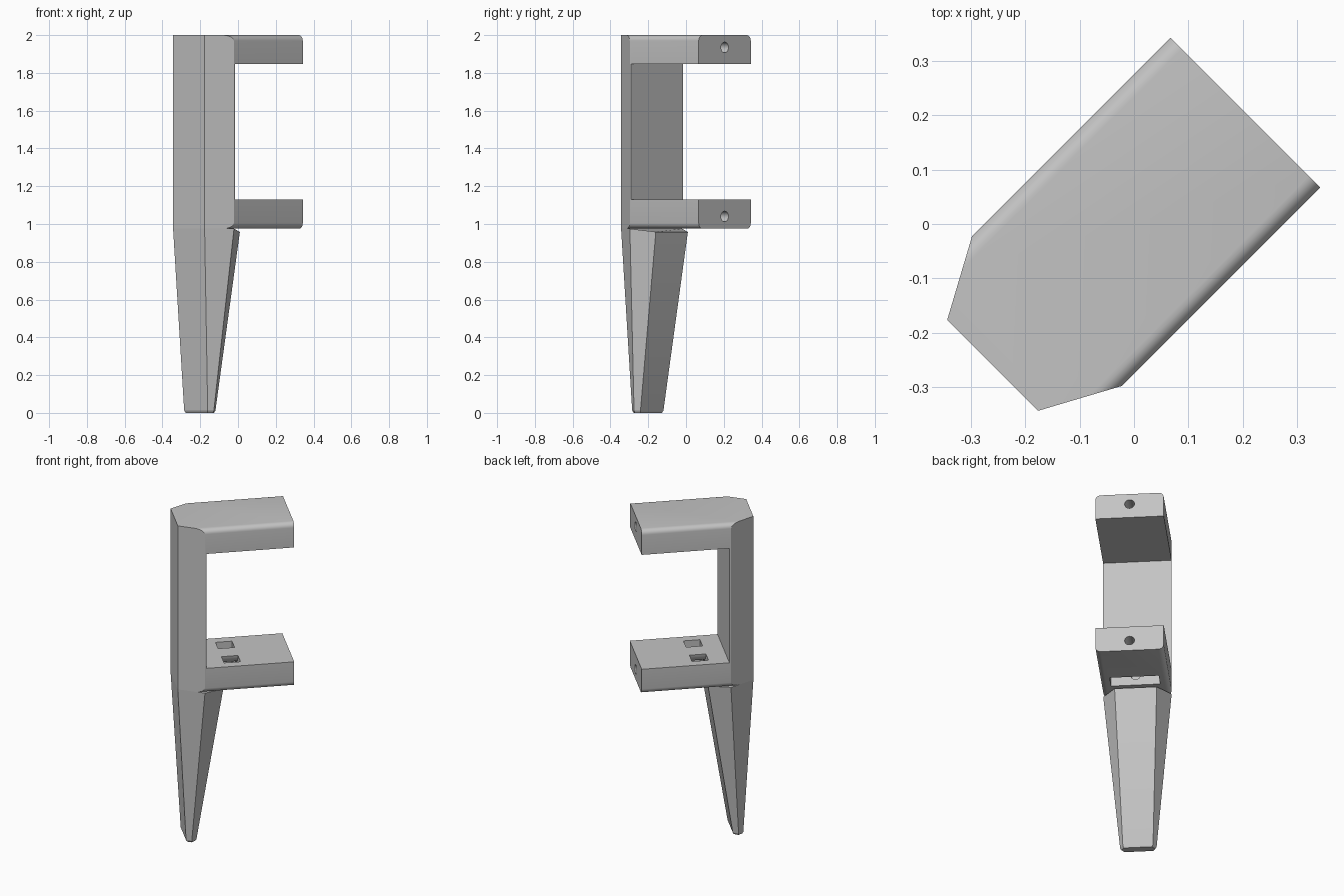
import bpy, bmesh, math
from mathutils import Vector

cube = bpy.data.objects.get("Cube")
if cube:
    bpy.data.objects.remove(cube, do_unlink=True)

# Single matte grey
grey = bpy.data.materials.new("matte_grey")
grey.use_nodes = True
colour = (0.55, 0.55, 0.55, 1)
grey.diffuse_color = colour
grey.node_tree.nodes["Principled BSDF"].inputs["Base Color"].default_value = colour

BACK, FRONT, HALF = -0.368, 0.29, 0.195   # local x is the arm direction
LOW, TOP = 0.975, 2.0
WALL = -0.216                             # inner face of the spine


def make_object(name, bm):
    bmesh.ops.recalc_face_normals(bm, faces=bm.faces)
    mesh = bpy.data.meshes.new(name)
    bm.to_mesh(mesh)
    bm.free()
    mesh.materials.append(grey)
    obj = bpy.data.objects.new(name, mesh)
    bpy.context.collection.objects.link(obj)
    return obj


def loft(rings):
    """Closed solid through rings with equal point counts."""
    bm = bmesh.new()
    loops = [[bm.verts.new(p) for p in ring] for ring in rings]
    for a, b in zip(loops, loops[1:]):
        for i in range(len(a)):
            j = (i + 1) % len(a)
            bm.faces.new((a[i], a[j], b[j], b[i]))
    bm.faces.new(loops[0])
    bm.faces.new(loops[-1])
    return bm


def prism(profile, x0, x1):
    """Extrude a (y, z) profile along the arm direction."""
    return loft([[(x, y, z) for y, z in profile] for x in (x0, x1)])


def arc(cy, cz, radius, start, end, steps):
    angles = [math.radians(start + (end - start) * i / steps) for i in range(steps + 1)]
    return [(cy + radius * math.cos(a), cz + radius * math.sin(a)) for a in angles]


def cut(obj, bm):
    cutter = make_object("cutter", bm)
    cutter.hide_render = True
    mod = obj.modifiers.new("cut", 'BOOLEAN')
    mod.operation, mod.solver, mod.object = 'DIFFERENCE', 'EXACT', cutter
    bpy.ops.object.select_all(action='DESELECT')
    bpy.context.view_layer.objects.active = obj
    obj.select_set(True)
    bpy.ops.object.modifier_apply(modifier=mod.name)
    bpy.data.objects.remove(cutter, do_unlink=True)


# Bracket: rounded bar with the two outer corners sliced off
r = 0.03
outline = []
for sy, z, start in ((1, TOP - r, 0), (-1, TOP - r, 90), (-1, LOW + r, 180), (1, LOW + r, 270)):
    outline += arc(sy * (HALF - r), z, r, start, start + 90, 6)
bm = prism(outline, BACK, FRONT)
for side in (1, -1):
    result = bmesh.ops.bisect_plane(
        bm, geom=bm.verts[:] + bm.edges[:] + bm.faces[:], dist=1e-5,
        plane_co=(BACK, side * 0.118, 0), plane_no=Vector((-0.077, side * 0.142, 0)).normalized(),
        clear_outer=True)
    rim = [e for e in result["geom_cut"] if isinstance(e, bmesh.types.BMEdge)]
    bmesh.ops.holes_fill(bm, edges=rim, sides=0)
bracket = make_object("bracket", bm)

# Opening between the two arms
gap = [(-0.4, 1.13), (0.4, 1.13), (0.4, 1.847), (-0.4, 1.847)]
cut(bracket, prism(gap, WALL, 0.5))

# Strap channel through the lower arm, passing under a rounded bridge
channel = [(-0.055, 1.16), (-0.14, 1.16), (-0.14, 0.95), (0.14, 0.95), (0.14, 1.16), (0.055, 1.16)]
channel += arc(0, 1.13, 0.055, 0, -180, 12)
cut(bracket, prism(channel, -0.105, -0.01))

# Screw holes in the arm ends
for z in (1.04, 1.935):
    cut(bracket, prism(arc(0, z, 0.028, 0, 345, 23), -0.15, 0.4))


# Tapered six-sided spike
def hexagon(half, z):
    """Mirror three (x, y) corners; z holds one height per corner."""
    left = [(x, y, h) for (x, y), h in zip(half, z)]
    return left + [(x, -y, h) for x, y, h in reversed(left)]


tip = [(-0.315, 0.088), (-0.285, 0.104), (-0.255, 0.086)]
shoulder = [(BACK, 0.118), (-0.225, HALF), (-0.106, 0.12)]
end_cap = [(-0.285 + (x + 0.285) * 0.8, y * 0.93) for x, y in tip]
spike = make_object("spike", loft([
    hexagon(end_cap, (0, 0, 0)),
    hexagon(tip, (0.012, 0.012, 0.012)),
    hexagon(shoulder, (LOW, LOW, 0.958)),
]))

# Turn diagonally and shade
bpy.ops.object.select_all(action='DESELECT')
for obj in (bracket, spike):
    obj.rotation_euler.z = math.radians(45)
    obj.select_set(True)
bpy.context.view_layer.objects.active = bracket
bpy.ops.object.shade_smooth_by_angle(angle=math.radians(20))
